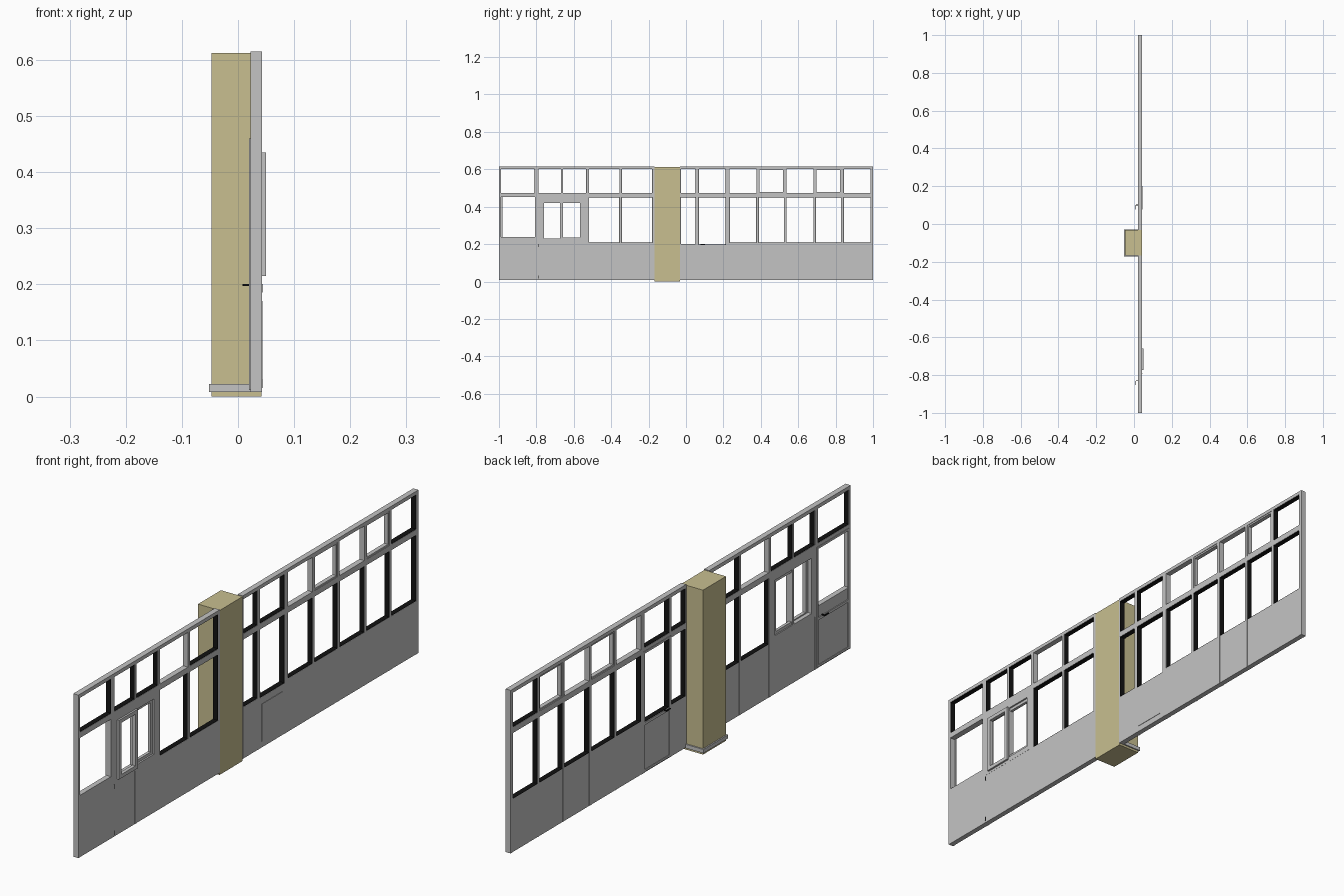
import bpy, bmesh
from mathutils import Matrix, Vector

old = bpy.data.objects.get("Cube")
if old:
    bpy.data.objects.remove(old, do_unlink=True)


def material(name, rgb):
    m = bpy.data.materials.new(name)
    m.use_nodes = True
    m.diffuse_color = (*rgb, 1)
    m.node_tree.nodes["Principled BSDF"].inputs["Base Color"].default_value = (*rgb, 1)
    return m


GREY = material("painted grey", (0.55, 0.55, 0.55))
TAN = material("tan plaster", (0.58, 0.52, 0.28))
BLACK = material("black seal", (0.006, 0.006, 0.006))
BACK, FRONT = 0.022, 0.043          # wall faces in x
BASE, SILL = 0.008, 0.206
RAIL_LOW, RAIL_HIGH = 0.452, 0.473
HEAD, TOP = 0.602, 0.615


def boxes(name, mat, parts):
    """One object from boxes given as (x0, x1, y0, y1, z0, z1)."""
    bm = bmesh.new()
    for x0, x1, y0, y1, z0, z1 in parts:
        mid = Vector((x0 + x1, y0 + y1, z0 + z1)) / 2
        size = Matrix.Diagonal((x1 - x0, y1 - y0, z1 - z0, 1))
        bmesh.ops.create_cube(bm, size=1, matrix=Matrix.Translation(mid) @ size)
    mesh = bpy.data.meshes.new(name)
    bm.to_mesh(mesh)
    bm.free()
    mesh.materials.append(mat)
    ob = bpy.data.objects.new(name, mesh)
    bpy.context.collection.objects.link(ob)
    return ob


def frame(x0, x1, y0, y1, z0, z1, t):
    """Four bars just inside a rectangular opening."""
    return [(x0, x1, y0, y0 + t, z0, z1), (x0, x1, y1 - t, y1, z0, z1),
            (x0, x1, y0 + t, y1 - t, z0, z0 + t), (x0, x1, y0 + t, y1 - t, z1 - t, z1)]


def wall(side, start, end, bays):
    """Posts between the bays, continuous top rail, transoms and base panels."""
    edges = [start] + [y for bay in bays for y in bay[:2]] + [end]
    posts = [(BACK, FRONT, a, b, BASE, HEAD) for a, b in zip(edges[::2], edges[1::2])]
    boxes(side + "_posts", GREY, posts)
    boxes(side + "_top_rail", GREY, [(BACK, FRONT, start, end, HEAD, TOP)])
    boxes(side + "_transoms", GREY,
          [(BACK, FRONT, a, b, RAIL_LOW, RAIL_HIGH) for a, b, *_ in bays])
    boxes(side + "_base_panels", GREY,
          [(BACK + 0.001, FRONT - 0.0005, a, b, BASE, sill) for a, b, sill, *_ in bays])
    seals = []
    for a, b, sill, upper, lower in bays:
        if upper:
            seals += frame(BACK + 0.001, FRONT - 0.001, a, b, RAIL_HIGH, HEAD, 0.0015)
        if lower:
            seals += frame(BACK + 0.001, FRONT - 0.001, a, b, sill, RAIL_LOW, 0.0015)
    boxes(side + "_window_seals", BLACK, seals)


# Bays: start, end, sill height, sealed upper light, sealed lower light
wall("short_wall", -1, -0.168, [
    (-0.990, -0.808, 0.238, True, False),
    (-0.789, -0.668, SILL, True, False),
    (-0.658, -0.532, SILL, True, False),
    (-0.519, -0.356, SILL, False, True),
    (-0.345, -0.179, SILL, True, True)])
wall("long_wall", -0.033, 1, [
    (-0.029, 0.053, 0.200, True, True),
    (0.067, 0.213, 0.196, True, True),
    (0.233, 0.377, SILL, False, True),
    (0.388, 0.525, SILL, False, True),
    (0.537, 0.682, SILL, False, True),
    (0.693, 0.830, SILL, False, True),
    (0.842, 0.987, SILL, True, True)])

# Opening sashes in two of the upper lights
for i, (a, b) in enumerate([(0.388, 0.525), (0.693, 0.830)]):
    boxes(f"upper_sash_{i + 1}", GREY,
          frame(BACK + 0.003, FRONT - 0.002, a, b, RAIL_HIGH, HEAD, 0.006))

# Serving window: surround, fixed sash and outer sliding sash
boxes("serving_window_surround", GREY, [
    (BACK, FRONT, -0.789, -0.770, SILL, RAIL_LOW),
    (BACK, FRONT, -0.556, -0.532, SILL, RAIL_LOW),
    (BACK, FRONT, -0.770, -0.556, SILL, 0.225),
    (BACK, FRONT, -0.770, -0.556, 0.431, RAIL_LOW)])
boxes("fixed_sash", GREY,
      frame(BACK + 0.004, FRONT - 0.006, -0.669, -0.556, 0.225, 0.431, 0.011))
boxes("sliding_sash", GREY,
      frame(FRONT - 0.006, FRONT + 0.007, -0.772, -0.660, 0.215, 0.435, 0.014))

# Doors: raised trim on the inner side, leaf edge, handle and hinges
for name, a, b, grip, turn, top in [("end_door", -0.99, -0.80, -0.83, -1, 0.46),
                                    ("middle_door", 0.06, 0.22, 0.10, -1, 0.46)]:
    boxes(name + "_trim", GREY, frame(BACK - 0.002, BACK, a, b, 0.012, top, 0.008))
    boxes(name + "_lock_rail", GREY,
          [(BACK - 0.002, BACK + 0.002, a + 0.008, b - 0.008, 0.186, 0.196)])
    boxes(name + "_handle", BLACK, [
        (0.010, BACK, grip - 0.002, grip + 0.002, 0.197, 0.201),
        (0.008, 0.011, *sorted((grip, grip + turn * 0.022)), 0.197, 0.201)])
boxes("end_door_hinges", BLACK, [
    (FRONT - 0.001, FRONT + 0.001, -0.792, -0.788, z, z + 0.016) for z in (0.015, 0.185)])
boxes("middle_door_plate", GREY, [(FRONT - 0.002, FRONT + 0.001, 0.078, 0.202, 0.03, 0.17)])

# Column with skirting on its three inner sides
boxes("column", TAN, [(-0.047, 0.042, -0.168, -0.033, 0, 0.612)])
boxes("column_skirting", GREY, [
    (-0.052, -0.047, -0.173, -0.028, BASE, 0.022),
    (-0.047, BACK, -0.173, -0.168, BASE, 0.022),
    (-0.047, BACK, -0.033, -0.028, BASE, 0.022)])
